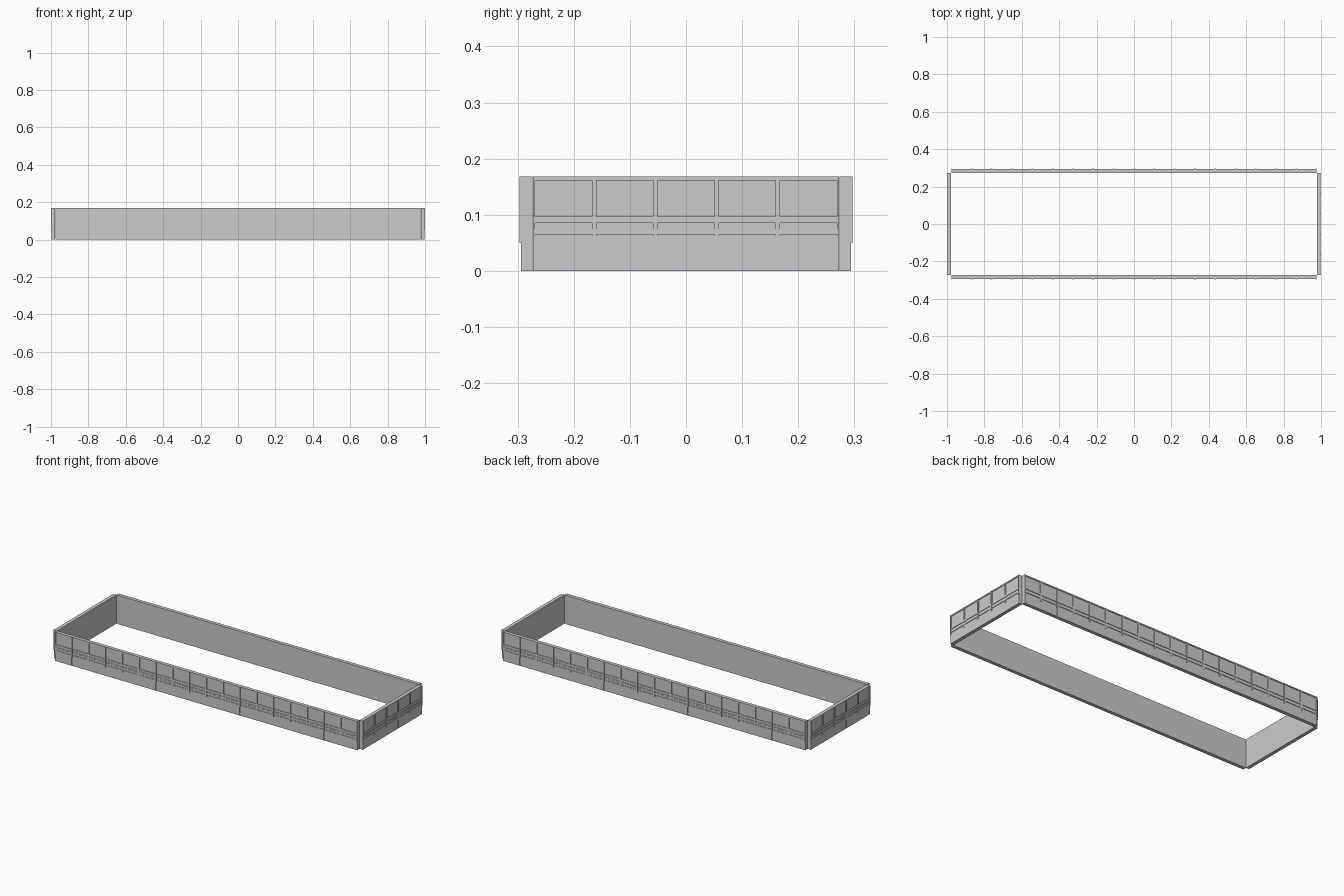
import bpy, bmesh
from mathutils import Matrix, Vector

if "Cube" in bpy.data.objects:
    bpy.data.objects.remove(bpy.data.objects["Cube"])

H = 0.168          # wall height
END_X, LONG_Y = 0.975, 0.274   # inner faces of the walls


def box(bm, u0, u1, d0, d1, z0, z1):
    """Box in wall space: u along the wall, d outward, z up."""
    m = Matrix.Translation(((u0 + u1) / 2, -(d0 + d1) / 2, (z0 + z1) / 2)) \
        @ Matrix.Diagonal((u1 - u0, d1 - d0, z1 - z0, 1))
    bmesh.ops.create_cube(bm, size=1, matrix=m)


def finish(bm, name, mat):
    me = bpy.data.meshes.new(name)
    bm.to_mesh(me)
    bm.free()
    ob = bpy.data.objects.new(name, me)
    ob.matrix_world = mat
    bpy.context.collection.objects.link(ob)


def wall(name, half, bays, mat):
    step = 2 * half / bays
    # plain backing wall
    bm = bmesh.new()
    box(bm, -half, half, 0, 0.0175, 0, H)
    finish(bm, name + "_backing", mat)
    # head rail along the top
    bm = bmesh.new()
    box(bm, -half, half, 0.0175, 0.0205, 0.161, H)
    finish(bm, name + "_head_rail", mat)
    # mullions between bays, half width at the ends
    bm = bmesh.new()
    for i in range(bays + 1):
        u = -half + i * step
        box(bm, max(u - 0.004, -half), min(u + 0.004, half), 0.0175, 0.0225, 0.05, H)
    finish(bm, name + "_mullions", mat)
    # spandrel panels and projecting bands per bay
    panels, bands = bmesh.new(), bmesh.new()
    for i in range(bays):
        a = -half + i * step
        b = a + step
        box(panels, a + 0.0003, b - 0.0003, 0.0175, 0.020, 0, 0.062)
        a, b = a + 0.004, b - 0.004
        for z0, z1, d in ((0.065, 0.075, 0.0205), (0.075, 0.082, 0.0195),
                          (0.085, 0.097, 0.0205)):
            box(bands, a, b, 0.0175, d, z0, z1)
    finish(panels, name + "_lower_panels", mat)
    finish(bands, name + "_bands", mat)


def place(angle, offset):
    return Matrix.Rotation(angle, 4, 'Z') @ Matrix.Translation((0, -offset, 0))


PI = 3.14159265
wall("front_wall", 0.977, 18, place(0, LONG_Y))
wall("back_wall", 0.977, 18, place(PI, LONG_Y))
wall("right_wall", 0.273, 5, place(PI / 2, END_X + 0.0025))
wall("left_wall", 0.273, 5, place(-PI / 2, END_X + 0.0025))
